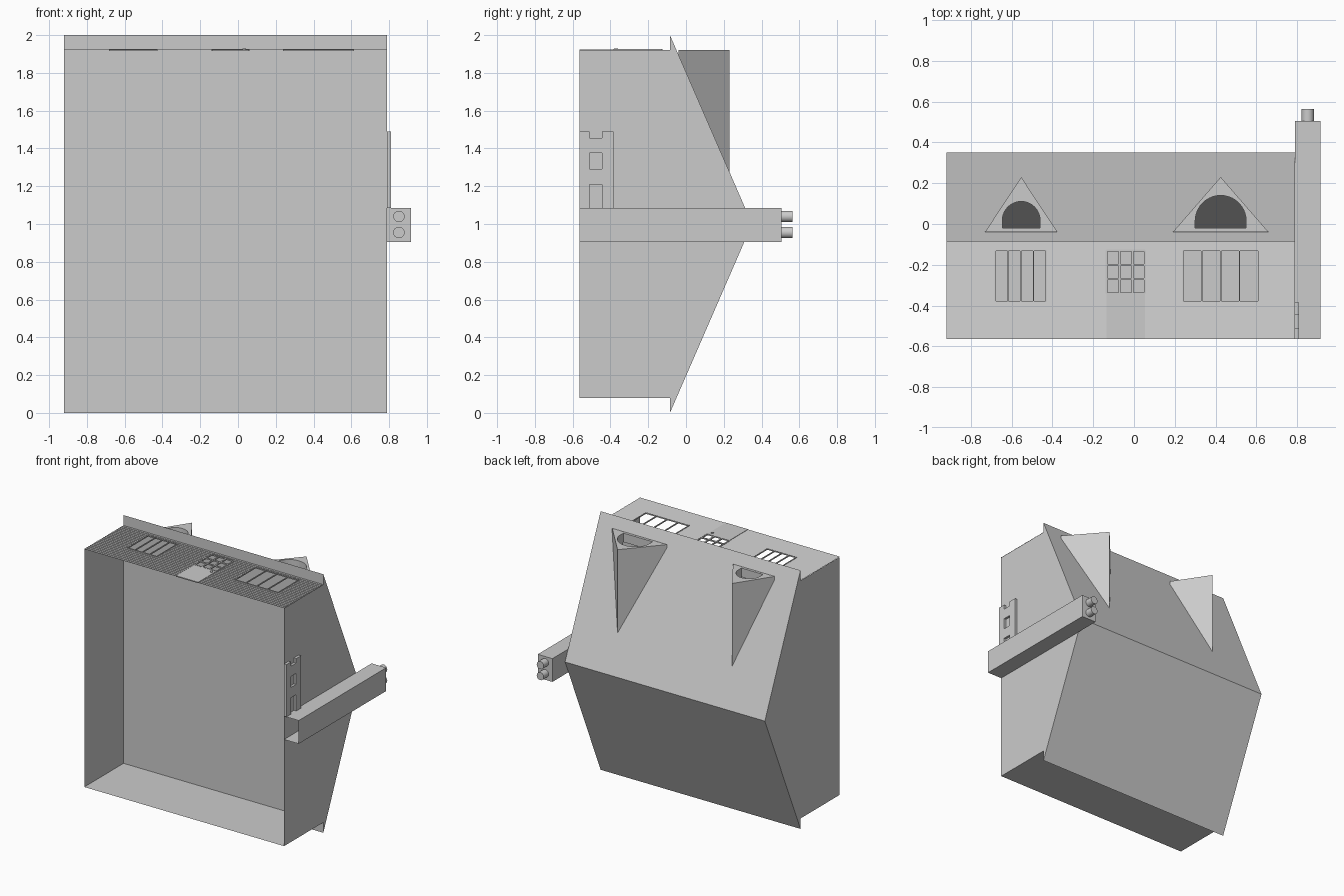
import bpy, bmesh, math
from mathutils import Vector

cube = bpy.data.objects.get("Cube")
if cube:
    bpy.data.objects.remove(cube, do_unlink=True)

grey = bpy.data.materials.new("plain grey")
grey.use_nodes = True
GREY = (0.6, 0.6, 0.6, 1)
grey.diffuse_color = GREY
grey.node_tree.nodes["Principled BSDF"].inputs["Base Color"].default_value = GREY

# Main levels: the house lies on its back, its roof pointing to +y
LEFT, RIGHT = -0.92, 0.79
BASE, EAVE, RIDGE = -0.565, -0.085, 0.35
BACK, FRONT = 0.08, 1.92


def finish(bm, name):
    bmesh.ops.remove_doubles(bm, verts=bm.verts[:], dist=1e-5)
    bmesh.ops.recalc_face_normals(bm, faces=bm.faces[:])
    mesh = bpy.data.meshes.new(name)
    bm.to_mesh(mesh)
    bm.free()
    mesh.materials.append(grey)
    obj = bpy.data.objects.new(name, mesh)
    bpy.context.collection.objects.link(obj)
    return obj


def face(bm, *points):
    return bm.faces.new([bm.verts.new(p) for p in points])


def sheet(bm, loops, normal):
    """Fill an outline, leaving the further loops as holes."""
    edges = []
    for loop in loops:
        verts = [bm.verts.new(p) for p in loop]
        edges += [bm.edges.new((v, verts[i - 1])) for i, v in enumerate(verts)]
    bmesh.ops.triangle_fill(bm, edges=edges, use_beauty=True, normal=normal)


def tube(bm, a, b):
    """Join two matching loops with a band of quads."""
    for i in range(len(a)):
        face(bm, a[i - 1], a[i], b[i], b[i - 1])


def box(bm, x0, x1, y0, y1, z0, z1):
    a = [(x0, y0, z0), (x1, y0, z0), (x1, y1, z0), (x0, y1, z0)]
    b = [(x, y, z1) for x, y, _ in a]
    tube(bm, a, b)
    face(bm, *a)
    face(bm, *b)


def on_roof(loop):
    slope = 1 / (RIDGE - EAVE)
    return [(x, y, 2 - (y - EAVE) * slope) for x, y, _ in loop]


def arch(cx, r, bottom, spring, z):
    steps = 20
    curve = [(cx + r * math.cos(math.pi * i / steps),
              spring + r * math.sin(math.pi * i / steps), z) for i in range(steps + 1)]
    return [(cx - r, bottom, z), (cx + r, bottom, z)] + curve


# Dormers: centre, half width, window radius, window spring height
dormers = {"right_dormer": (-0.553, 0.178, 0.0925, 0.018),
           "left_dormer": (0.425, 0.235, 0.125, 0.015)}
roof_holes = []
for name, (cx, half, r, spring) in dormers.items():
    bm = bmesh.new()
    gable = [(cx - half, -0.04, FRONT), (cx + half, -0.04, FRONT), (cx, 0.23, FRONT)]
    window = arch(cx, r, -0.02, spring, FRONT)
    roof_holes.append(on_roof(window))
    sheet(bm, [gable, window], Vector((0, 0, 1)))
    tube(bm, gable, on_roof(gable))
    tube(bm, window, on_roof(window))
    finish(bm, name)

# Roof: two slopes, gable ends and a flat ceiling
bm = bmesh.new()
outline = on_roof([(LEFT, EAVE, 0), (RIGHT, EAVE, 0), (RIGHT, RIDGE, 0), (LEFT, RIDGE, 0)])
sheet(bm, [outline] + roof_holes, Vector((0, 0.917, 0.4)))
face(bm, (LEFT, EAVE, 0), (RIGHT, EAVE, 0), (RIGHT, RIDGE, 1), (LEFT, RIDGE, 1))
face(bm, (LEFT, EAVE, 0), (RIGHT, EAVE, 0), (RIGHT, EAVE, 2), (LEFT, EAVE, 2))
for x in (LEFT, RIGHT):
    face(bm, (x, EAVE, 0), (x, EAVE, 2), (x, RIDGE, 1))
finish(bm, "roof")

# Side and rear walls, open underneath
bm = bmesh.new()
path = [(LEFT, FRONT), (LEFT, BACK), (RIGHT, BACK), (RIGHT, FRONT)]
for (xa, za), (xb, zb) in zip(path, path[1:]):
    face(bm, (xa, BASE, za), (xb, BASE, zb), (xb, EAVE, zb), (xa, EAVE, za))
finish(bm, "side_and_rear_walls")

# Front wall: overlapping boards in bands around the openings
SILL, HEAD = -0.38, -0.13
DOOR = (-0.135, 0.055)
WINDOWS = {"right_window": (-0.68, -0.43), "left_window": (0.24, 0.61)}
bands = [(BASE, SILL, 8, [LEFT, *DOOR, RIGHT]),
         (SILL, HEAD, 11, [LEFT, -0.68, -0.43, *DOOR, 0.24, 0.61, RIGHT]),
         (HEAD, EAVE, 2, [LEFT, RIGHT])]
bm = bmesh.new()
lip = FRONT + 0.003
for y0, y1, rows, xs in bands:
    pitch = (y1 - y0) / rows
    for row in range(rows):
        low = y0 + row * pitch
        top = low + pitch
        for a, b in zip(xs[::2], xs[1::2]):
            face(bm, (a, low, lip), (b, low, lip), (b, top, FRONT), (a, top, FRONT))
            face(bm, (a, low, FRONT), (b, low, FRONT), (b, low, lip), (a, low, lip))
finish(bm, "front_siding")


def grid_bars(bm, x0, x1, y0, y1, columns, rows, bar):
    """Raised bars that leave open panes."""
    z = (FRONT - 0.003, FRONT + 0.006)
    for i in range(columns + 1):
        x = x0 + (x1 - x0) * i / columns
        box(bm, x - bar / 2, x + bar / 2, y0, y1, *z)
    for j in range(rows + 1):
        y = y0 + (y1 - y0) * j / rows
        box(bm, x0, x1, y - bar / 2, y + bar / 2, *z)


for name, (x0, x1) in WINDOWS.items():
    bm = bmesh.new()
    grid_bars(bm, x0, x1, SILL, HEAD, 4, 1, 0.006)
    finish(bm, name)

# Door with glazed upper half and a knob
bm = bmesh.new()
box(bm, *DOOR, BASE, -0.34, FRONT - 0.003, FRONT + 0.005)
grid_bars(bm, *DOOR, -0.34, HEAD, 3, 3, 0.01)
finish(bm, "front_door")


def cylinder(name, centre, r, depth, along_y):
    bpy.ops.mesh.primitive_cylinder_add(
        vertices=32, radius=r, depth=depth, location=centre,
        rotation=(math.pi / 2 if along_y else 0, 0, 0))
    obj = bpy.context.object
    obj.name = name
    obj.data.materials.append(grey)
    bpy.ops.object.shade_smooth_by_angle()


cylinder("door_knob", (0.033, -0.37, FRONT + 0.006), 0.01, 0.008, False)

# Chimney, open underneath, with two pots
bm = bmesh.new()
ring = [(RIGHT, BASE, 0.905), (0.915, BASE, 0.905), (0.915, BASE, 1.085), (RIGHT, BASE, 1.085)]
cap = [(x, 0.505, z) for x, _, z in ring]
tube(bm, ring, cap)
face(bm, *cap)
finish(bm, "chimney")
for name, z in (("rear_pot", 0.955), ("front_pot", 1.04)):
    cylinder(name, (0.852, 0.53, z), 0.03, 0.07, True)

# Low rack against the side wall: two rails and two cross pieces
bm = bmesh.new()
for y0, y1 in ((BASE, -0.51), (-0.445, -0.385)):
    box(bm, RIGHT, 0.81, y0, y1, 1.085, 1.49)
for z0, z1 in ((1.21, 1.29), (1.375, 1.455)):
    box(bm, RIGHT, 0.808, -0.51, -0.445, z0, z1)
finish(bm, "side_rack")
